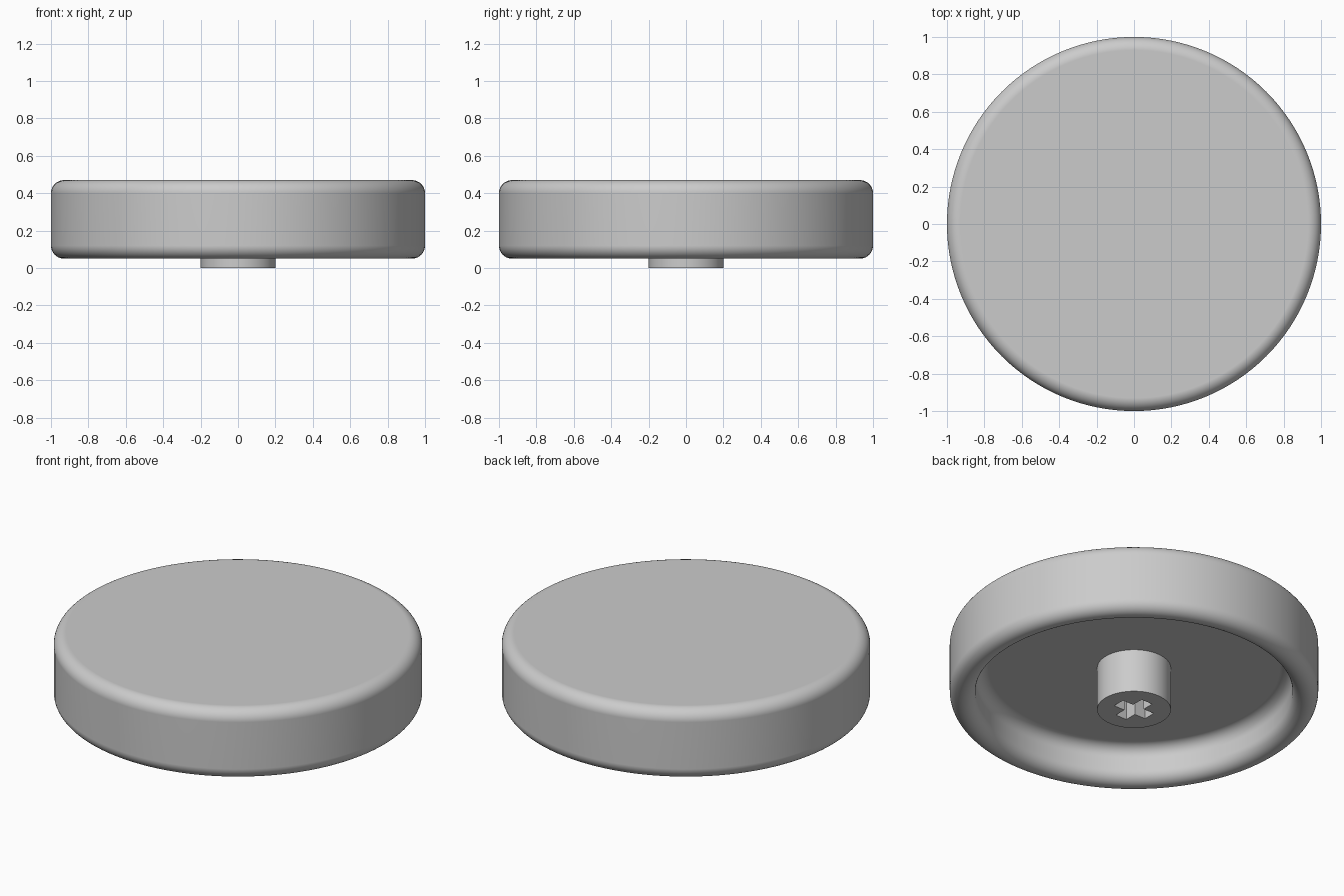
import bpy, bmesh
from math import sin, cos, pi, radians
from mathutils import Matrix, Vector

if "Cube" in bpy.data.objects:
    bpy.data.objects.remove(bpy.data.objects["Cube"], do_unlink=True)

SEGMENTS = 128
BOTTOM, TOP, FLOOR = 0.05, 0.47, 0.26
RADIUS, ROUND = 1.0, 0.07
INNER = RADIUS - 2 * ROUND
STEM_RADIUS = 0.2
SLOT_LENGTH, SLOT_WIDTH, SLOT_DEPTH = 0.109, 0.037, 0.22

grey = bpy.data.materials.new("grey plastic")
grey.use_nodes = True
colour = (0.6, 0.6, 0.6, 1)
grey.diffuse_color = colour
grey.node_tree.nodes["Principled BSDF"].inputs["Base Color"].default_value = colour


def make_object(name, bm):
    bmesh.ops.recalc_face_normals(bm, faces=bm.faces)
    mesh = bpy.data.meshes.new(name)
    bm.to_mesh(mesh)
    bm.free()
    mesh.materials.append(grey)
    obj = bpy.data.objects.new(name, mesh)
    bpy.context.collection.objects.link(obj)
    return obj


def select(obj):
    bpy.ops.object.select_all(action="DESELECT")
    obj.select_set(True)
    bpy.context.view_layer.objects.active = obj


def arc(x, z, start, end, steps=10):
    """Quarter-round profile points about (x, z), angles in degrees."""
    angles = [radians(start + (end - start) * i / steps) for i in range(steps + 1)]
    return [(x + ROUND * cos(a), z + ROUND * sin(a)) for a in angles]


def lathe(name, profile):
    """Revolve an open profile about z and close both ends with flat discs."""
    bm = bmesh.new()
    rings = [[bm.verts.new((r * cos(2 * pi * i / SEGMENTS), r * sin(2 * pi * i / SEGMENTS), z))
              for i in range(SEGMENTS)] for r, z in profile]
    for a, b in zip(rings, rings[1:]):
        for i in range(SEGMENTS):
            j = (i + 1) % SEGMENTS
            bm.faces.new((a[i], a[j], b[j], b[i]))
    bm.faces.new(rings[0])
    bm.faces.new(rings[-1])
    return make_object(name, bm)


# Hollow round cap: top edge, fully rounded rim, filleted underside floor
middle = RADIUS - ROUND
cap = lathe("cap_shell",
            arc(middle, TOP - ROUND, 90, 0)
            + arc(middle, BOTTOM + ROUND, 0, -180, 20)
            + arc(INNER - ROUND, FLOOR - ROUND, 0, 90))

# Central stem, its top sunk into the cap
stem = lathe("stem", [(STEM_RADIUS, 0), (STEM_RADIUS, FLOOR + 0.04)])

# Cross-shaped socket cut up into the stem
bm = bmesh.new()
corners = [(SLOT_LENGTH, SLOT_WIDTH), (SLOT_WIDTH, SLOT_WIDTH), (SLOT_WIDTH, SLOT_LENGTH)]
outline = [bm.verts.new(Matrix.Rotation(k * pi / 2, 3, "Z") @ Vector((x, y, -0.1)))
           for k in range(4) for x, y in corners]
base = bm.faces.new(outline)
result = bmesh.ops.extrude_face_region(bm, geom=[base])
bmesh.ops.translate(bm, vec=(0, 0, SLOT_DEPTH + 0.1),
                    verts=[v for v in result["geom"] if isinstance(v, bmesh.types.BMVert)])
cutter = make_object("socket_cutter", bm)
cutter.hide_render = True
cut = stem.modifiers.new("socket", "BOOLEAN")
cut.operation = "DIFFERENCE"
cut.solver = "EXACT"
cut.object = cutter
select(stem)
bpy.ops.object.modifier_apply(modifier=cut.name)
bpy.data.objects.remove(cutter, do_unlink=True)

# Smooth rounds, crisp stem edges, flat discs kept evenly shaded
for obj in (cap, stem):
    select(obj)
    bpy.ops.object.shade_smooth_by_angle(angle=radians(30))
    weighted = obj.modifiers.new("flat_discs", "WEIGHTED_NORMAL")
    weighted.keep_sharp = True
